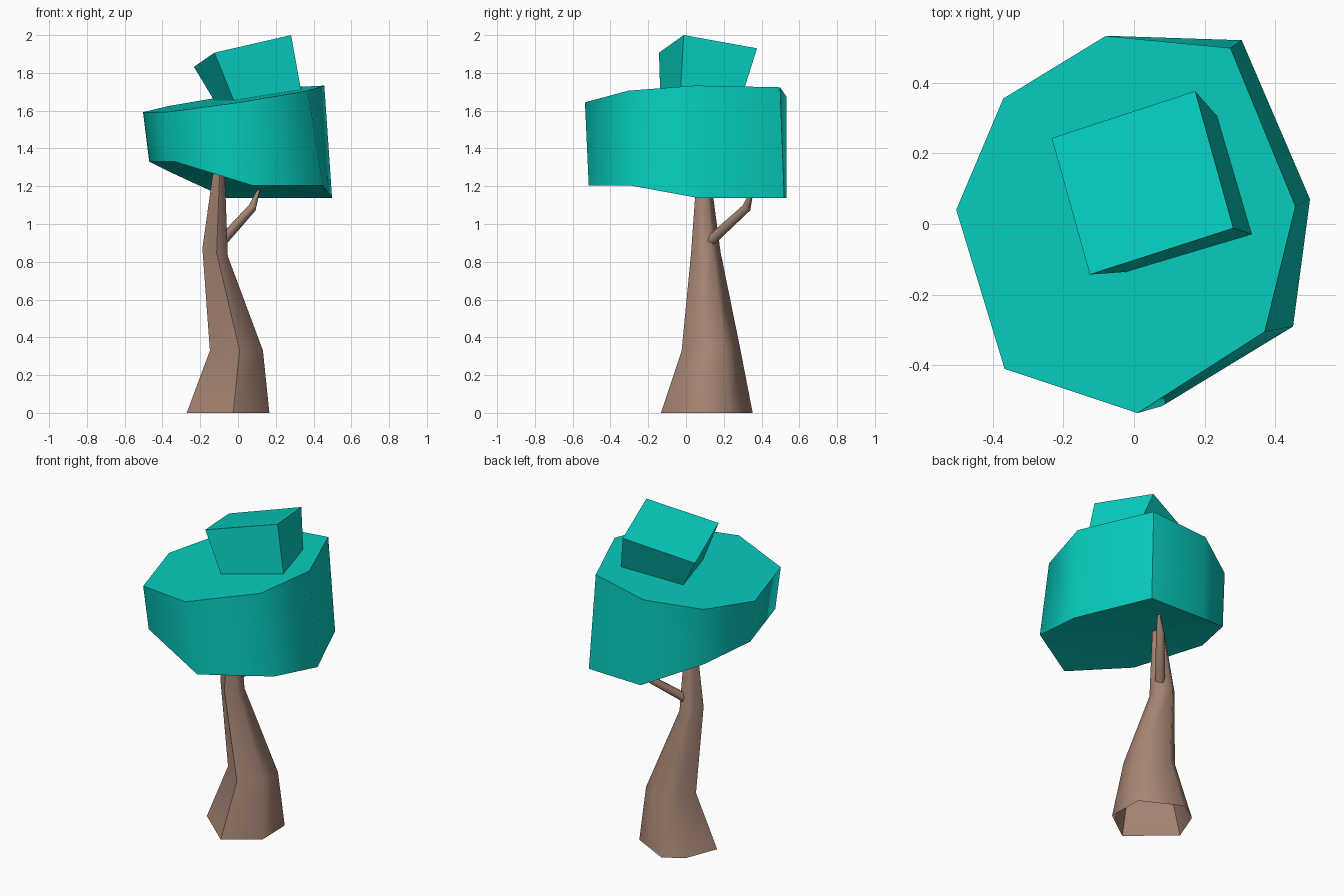
import bpy, bmesh, math
from mathutils import Vector

if "Cube" in bpy.data.objects:
    bpy.data.objects.remove(bpy.data.objects["Cube"])


def material(name, rgb):
    m = bpy.data.materials.new(name)
    m.diffuse_color = (*rgb, 1)
    m.use_nodes = True
    m.node_tree.nodes["Principled BSDF"].inputs["Base Color"].default_value = m.diffuse_color
    return m


LEAF = material("teal leaves", (0.002, 0.61, 0.52))
BARK = material("brown bark", (0.38, 0.235, 0.175))


def loft(name, rings, mat, angle, cap_start=True, belly=None):
    """Skin a stack of equal-length rings; belly is an optional centre point for the first cap."""
    bm = bmesh.new()
    vs = [[bm.verts.new(p) for p in ring] for ring in rings]
    n = len(rings[0])
    mid = bm.verts.new(belly) if belly else None
    for a, b in zip(vs, vs[1:]):
        for i in range(n):
            j = (i + 1) % n
            bm.faces.new((a[i], a[j], b[j], b[i]))
    if belly:
        for i in range(n):
            bm.faces.new((vs[0][(i + 1) % n], vs[0][i], mid))
    elif cap_start:
        bm.faces.new(vs[0][::-1])
    bm.faces.new(vs[-1])
    bmesh.ops.recalc_face_normals(bm, faces=bm.faces)
    me = bpy.data.meshes.new(name)
    bm.to_mesh(me)
    bm.free()
    me.materials.append(mat)
    ob = bpy.data.objects.new(name, me)
    bpy.context.collection.objects.link(ob)
    me.polygons.foreach_set("use_smooth", [True] * len(me.polygons))
    me.set_sharp_from_angle(angle=math.radians(angle))
    return ob


# Uneven six-sided trunk cross-section, unit size
SECTION = [(0.89, 0.49), (-0.10, 1.0), (-0.58, 0.68),
           (-0.89, -0.12), (0.12, -1.0), (0.91, -0.43)]
HEXAGON = [(math.cos(math.radians(a)), math.sin(math.radians(a))) for a in range(30, 390, 60)]


def ring(c, r, axis=(0, 0, 1), section=SECTION):
    """Cross-section around c, scaled by r and perpendicular to axis."""
    q = Vector((0, 0, 1)).rotation_difference(Vector(axis))
    return [Vector(c) + q @ Vector((r * x, r * y, 0)) for x, y in section]


# Trunk: leaning, tapering tube, open underneath
loft("trunk", [ring((-0.055, 0.11, 0), 0.243),
               ring((-0.01, 0.133, 0.33), 0.156),
               ring((-0.122, 0.105, 0.85), 0.078, (0.3, 0, 1)),
               ring((-0.098, 0.09, 1.34), 0.028)], BARK, 65, cap_start=False)

# Branch: thin bent twig growing from inside the trunk
loft("branch", [ring((-0.12, 0.085, 0.87), 0.03, (0.6, 0.7, 0.6), HEXAGON),
                ring((0.075, 0.32, 1.085), 0.024, (0.45, 0.55, 0.75), HEXAGON),
                ring((0.11, 0.35, 1.18), 0.008, (0.3, 0.3, 1), HEXAGON)], BARK, 65)

# Lower crown: eight-sided slab with a sloping top and a hollowed underside
top_xy = [(-0.503, 0.04), (-0.37, 0.355), (-0.08, 0.532), (0.273, 0.498),
          (0.457, 0.05), (0.37, -0.305), (0.01, -0.535), (-0.366, -0.41)]
crown_top = [(x, y, 1.664 + 0.146 * x + 0.04 * y) for x, y in top_xy]
crown_bottom = [(-0.47, 0.04, 1.33), (-0.36, 0.35, 1.275), (-0.06, 0.532, 1.137),
                (0.305, 0.52, 1.137), (0.498, 0.07, 1.137), (0.45, -0.29, 1.203),
                (0.08, -0.515, 1.203), (-0.335, -0.40, 1.33)]
loft("lower_crown", [crown_bottom, crown_top], LEAF, 62, belly=(-0.02, 0.04, 1.25))

# Upper crown: tilted box resting on the lower crown
loft("upper_crown",
     [[(-0.115, 0.20, 1.635), (-0.015, -0.135, 1.635), (0.337, -0.03, 1.69), (0.24, 0.30, 1.69)],
      [(-0.233, 0.243, 1.832), (-0.125, -0.143, 1.907), (0.281, -0.012, 2.0), (0.173, 0.376, 1.93)]],
     LEAF, 40)
